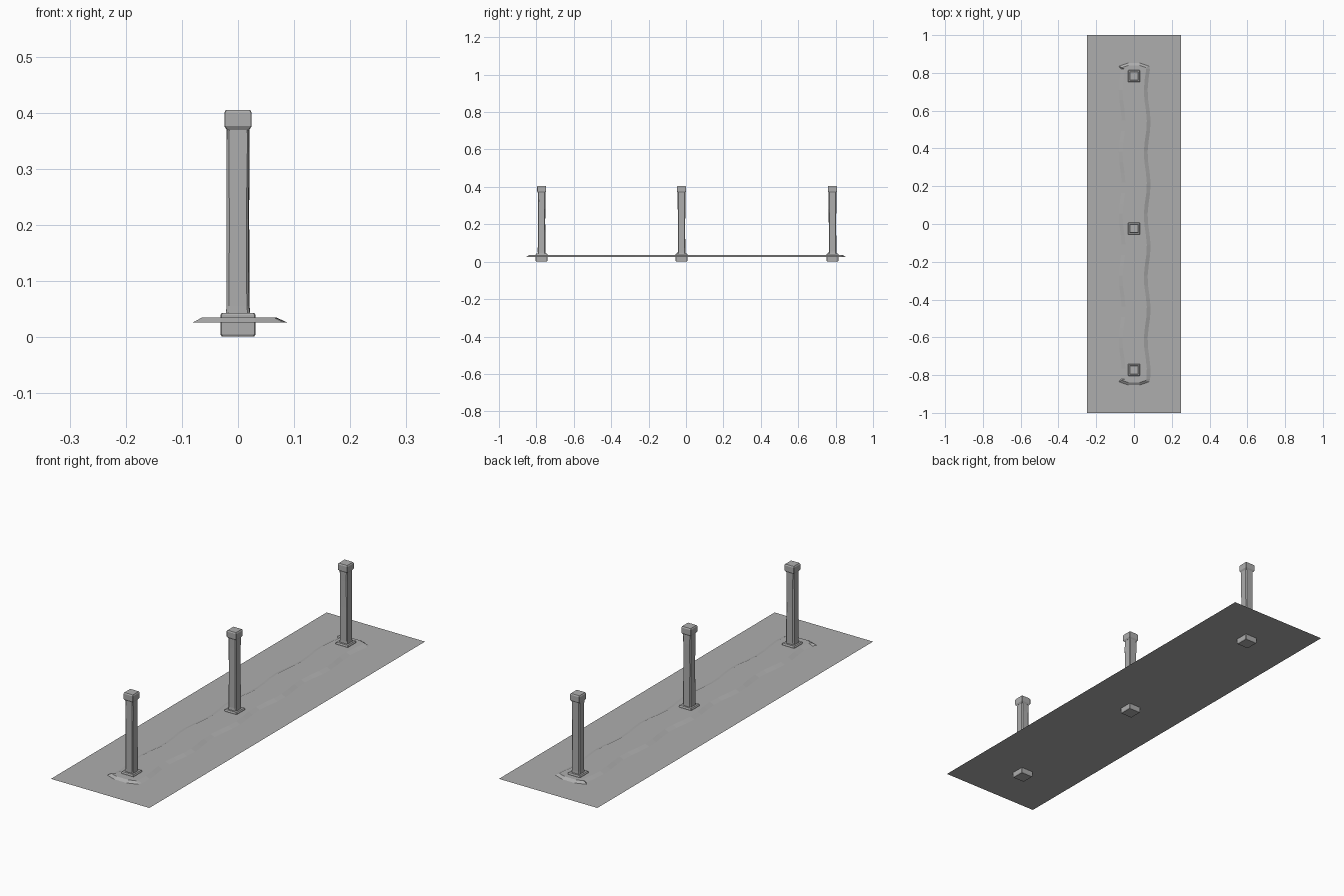
import bpy, bmesh, math, random

if "Cube" in bpy.data.objects:
    bpy.data.objects.remove(bpy.data.objects["Cube"])
random.seed(4)

stone = bpy.data.materials.new("plain_grey")
stone.diffuse_color = (0.42, 0.42, 0.42, 1)
stone.use_nodes = True
stone.node_tree.nodes["Principled BSDF"].inputs["Base Color"].default_value = stone.diffuse_color


def finish(name, bm):
    me = bpy.data.meshes.new(name)
    bm.to_mesh(me)
    bm.free()
    me.materials.append(stone)
    ob = bpy.data.objects.new(name, me)
    bpy.context.collection.objects.link(ob)
    return ob


def loft(bm, rings, cap_bottom=True):
    """Skin a stack of equal-length point rings and close the ends."""
    vr = [[bm.verts.new(p) for p in r] for r in rings]
    n = len(vr[0])
    for a, b in zip(vr, vr[1:]):
        for i in range(n):
            j = (i + 1) % n
            bm.faces.new((a[i], a[j], b[j], b[i]))
    bm.faces.new(vr[-1])
    if cap_bottom:
        bm.faces.new(vr[0][::-1])


def square(h, c, z, y, jit=0.0):
    """Square ring of half width h with corners cut by c."""
    k = h - c
    pts = [(h, -k), (h, k), (k, h), (-k, h), (-h, k), (-h, -k), (-k, -h), (k, -h)]
    r = lambda: random.uniform(-jit, jit)
    return [(px + r(), y + py + r(), z) for px, py in pts]


# ground sheet
G = 0.026
bm = bmesh.new()
bm.faces.new([bm.verts.new(p) for p in
              ((-.25, -1, G), (.25, -1, G), (.25, 1, G), (-.25, 1, G))])
finish("ground_sheet", bm)


# raised bed with wavy sloping edges and rounded ends
def bed_outline(inset, z):
    wave = lambda y: 0.008 * math.cos(2 * math.pi * (y - 0.54) / 0.33)
    ys = [-0.82 + 1.64 * i / 30 for i in range(31)]
    e = 0.7 * inset
    right = [(0.08 - inset + wave(y), y, z) for y in ys]
    left = [(-0.073 + inset + wave(y), y, z) for y in reversed(ys)]
    end = [(0.08 - inset * .8, 0.835 - e * .5), (0.03, 0.853 - e),
           (-0.03, 0.853 - e), (-0.08 + inset * .8, 0.835 - e * .5)]
    back = [(x, y, z) for x, y in end]
    front = [(-x, -y, z) for x, y in end]
    return right + back + left + front


bm = bmesh.new()
loft(bm, [bed_outline(0, G), bed_outline(0.02, 0.035)], cap_bottom=False)
finish("raised_bed", bm)

# three posts, each a foot block, a rough-cut shaft and a cap block
for name, y in (("front", -0.772), ("middle", -0.024), ("back", 0.783)):
    bm = bmesh.new()
    loft(bm, [square(h, .002, z, y) for z, h in
              ((0.001, .029), (0.005, .0315), (0.039, .0315), (0.043, .029))])
    finish(name + "_post_foot", bm)

    bm = bmesh.new()
    loft(bm, [square(h, .004, z, y, .0008) for z, h in
              ((0.04, .021), (0.055, .020), (0.21, .0195), (0.33, .020), (0.378, .020))])
    finish(name + "_post_shaft", bm)

    bm = bmesh.new()
    loft(bm, [square(h, .0015, z, y) for z, h in
              ((0.369, .020), (0.376, .0245), (0.400, .0245), (0.405, .0215))])
    finish(name + "_post_cap", bm)
